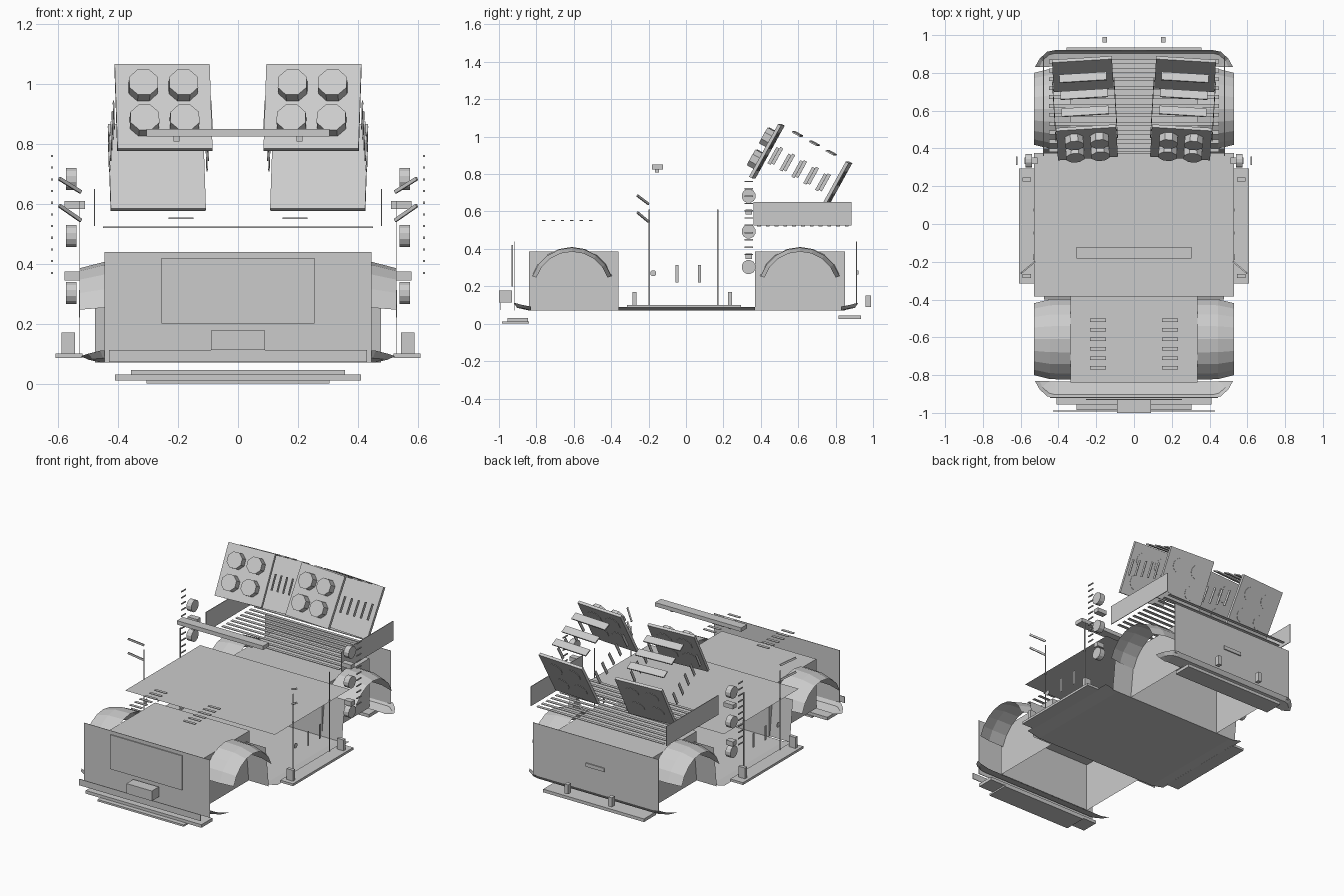
import bpy, bmesh, math
from mathutils import Matrix, Vector

if "Cube" in bpy.data.objects:
    bpy.data.objects.remove(bpy.data.objects["Cube"])

I = Matrix.Identity(4)


def mesh(name, verts, faces, mat=I):
    me = bpy.data.meshes.new(name)
    me.from_pydata([mat @ Vector(v) for v in verts], [], faces)
    bm = bmesh.new()
    bm.from_mesh(me)
    bmesh.ops.recalc_face_normals(bm, faces=bm.faces)
    bm.to_mesh(me)
    bm.free()
    ob = bpy.data.objects.new(name, me)
    bpy.context.collection.objects.link(ob)
    return ob


def box(name, xs, ys, zs, mat=I, skip=()):
    v = [(x, y, z) for x in xs for y in ys for z in zs]
    f = {'left': (0, 1, 3, 2), 'right': (4, 6, 7, 5), 'front': (0, 4, 5, 1),
         'back': (2, 3, 7, 6), 'bottom': (0, 2, 6, 4), 'top': (1, 5, 7, 3)}
    return mesh(name, v, [q for k, q in f.items() if k not in skip], mat)


def cbox(name, c, s, mat=I):
    return box(name, *[(c[i] - s[i] / 2, c[i] + s[i] / 2) for i in range(3)], mat)


def disc(name, c, r, depth, axis, n=8, mat=I):
    bm = bmesh.new()
    rot = Matrix.Rotation(math.pi / 2, 4, 'Y' if axis == 'x' else 'X')
    bmesh.ops.create_cone(bm, cap_ends=True, segments=n, radius1=r, radius2=r, depth=depth,
                          matrix=mat @ Matrix.Translation(c) @ rot @ Matrix.Rotation(math.pi / n, 4, 'Z'))
    me = bpy.data.meshes.new(name)
    bm.to_mesh(me)
    bm.free()
    bpy.context.collection.objects.link(bpy.data.objects.new(name, me))


def loft(name, *rows):
    n = len(rows[0])
    return mesh(name, sum(rows, []), [(k * n + i, k * n + i + 1, k * n + n + i + 1, k * n + n + i)
                                      for k in range(len(rows) - 1) for i in range(n - 1)])


# Hood and rear body, open underneath
box("hood_body", (-.335, .335), (-.84, -.36), (.07, .385), skip=('bottom',))
box("rear_body", (-.335, .335), (.37, .85), (.07, .385), skip=('bottom',))

# Cabin deck, floor and end panels
mesh("cabin_deck", [(-.53, -.385, .42), (.53, -.385, .42), (.53, .375, .42), (-.53, .375, .42)], [(0, 1, 2, 3)])
loft("floor_underside", *[[(x, -.36, z), (x, .37, z)]
                          for x, z in ((-.53, .088), (-.44, .07), (.44, .07), (.53, .088))])
box("nose_panel", (-.445, .445), (-.92, -.917), (.07, .44))
box("grille_panel", (-.255, .255), (-.932, -.926), (.2, .42))
box("tailgate", (-.445, .445), (.91, .913), (.1, .44))
box("tailgate_handle", (-.065, .065), (.915, .922), (.262, .285))

# Curved dished bumpers at both ends
rows = [[(.525, .83, .092), (.50, .875, .1), (.46, .912, .11), (.42, .92, .11)],
        [(.50, .83, .08), (.485, .865, .082), (.45, .895, .085), (.42, .903, .085)],
        [(.455, .83, .07), (.45, .832, .07), (.44, .834, .07), (.42, .835, .07)]]
for side, name in ((-1, "front_bumper"), (1, "rear_bumper")):
    loft(name, *[[(x, side * y, z) for x, y, z in p] + [(-x, side * y, z) for x, y, z in reversed(p)]
                 for p in rows])

# Wheel arches: faceted strips drooping outwards
for cy in (-.61, .61):
    for s in (-1, 1):
        ends = []
        for x, r in ((.335, .225), (.445, .222), (.53, .20)):
            ends.append([(s * x, cy + r * math.cos(t), .185 + r * math.sin(t))
                         for t in [math.radians(18 + 18 * i) for i in range(9)]])
        loft("wheel_arch", *ends)
        # Wheel well end wall towards the cabin
        k = 1 if cy > 0 else -1
        loft("wheel_well_wall", [(s * .335, k * .37, .07), (s * .335, k * .40, .33)],
             [(s * .477, k * .37, .07), (s * .477, k * .40, .33)])

# Front winch, valance and skid steps
box("winch", (-.09, .09), (-1, -.93), (.113, .177))
box("front_valance", (-.43, .43), (-.992, -.988), (.072, .112))
box("front_skid", (-.41, .41), (-.955, -.845), (.01, .03))
box("front_skid_lip", (-.305, .305), (-.985, -.84), (0, .012))
box("rear_step", (-.357, .357), (.815, .935), (.025, .045))

# Light bar
box("light_bar", (-.305, .305), (-.182, -.122), (.825, .85))

# Bed slats
for i in range(11):
    cbox("bed_slat", (0, .39 + i * .047, .522), (.9, .02, .004))

for s in (-1, 1):
    cbox("light_bar_foot", (s * .205, -.155, .817), (.02, .02, .018))
    cbox("tow_hook", (s * .155, .975, .12), (.026, .03, .06))
    # Hood vents
    for i in range(6):
        cbox("hood_vent", (s * .19, -.76 + i * .05, .552), (.084, .018, .004))
    # Side steps with brackets
    cbox("side_step", (s * .565, -.01, .093), (.09, .61, .015))
    for y in (-.275, .235):
        cbox("step_bracket", (s * .567, y, .135), (.046, .022, .07))
    # Door edges, hinges and handle
    for y in (-.197, .17):
        cbox("door_post", (s * .528, y, .355), (.002, .008, .51))
    for y in (-.047, .073):
        cbox("door_hinge", (s * .53, y, .267), (.002, .016, .092))
    disc("door_knob", (s * .53, -.175, .27), .017, .003, 'x')
    # Parallel mirror struts
    for z0, z1 in ((.64, .685), (.545, .595)):
        a, b = Vector((s * .525, -.2, z0)), Vector((s * .597, -.26, z1))
        d = b - a
        m = Matrix.Translation((a + b) / 2) @ d.to_track_quat('X', 'Z').to_matrix().to_4x4()
        cbox("mirror_strut", (0, 0, 0), (d.length, .008, .012), m)
    # Side lamps, brackets and ladder rungs
    for z in (.683, .493, .303):
        disc("side_lamp", (s * .557, .335, z), .038, .035, 'x', 12)
    cbox("lamp_bracket", (s * .545, .335, .597), (.068, .036, .027))
    cbox("lamp_bracket", (s * .555, .335, .36), (.05, .036, .03))
    for i in range(11):
        cbox("ladder_rung", (s * .621, .336, .37 + i * .039), (.006, .045, .007))
    # Bed side walls
    cbox("bed_side", (s * .479, .623, .588), (.004, .525, .125))

    # Tilted launcher pod: end plates, caps, louvres and top bars
    pod = (Matrix.Translation((s * .26, .613, .822)) @ Matrix.Rotation(math.radians(-3.5 * s), 4, 'Z')
           @ Matrix.Rotation(math.radians(-29), 4, 'X'))
    cbox("pod_front_plate", (0, -.207, 0), (.318, .018, .322), pod)
    cbox("pod_rear_plate", (0, .207, 0), (.318, .018, .322), pod)
    for px in (-.067, .067):
        for pz in (-.067, .067):
            disc("pod_tube_cap", (px, -.228, pz), .052, .064, 'y', 8, pod)
            disc("pod_rear_cap", (px, .214, pz), .045, .008, 'y', 12, pod)
    for side in (-1, 1):
        for i in range(5):
            cbox("pod_louvre", (side * .163, -.155 + i * .073, 0), (.004, .018, .1), pod)
    for y in (-.108, -.004, .098):
        cbox("pod_top_bar", (0, y, .16), (.25, .048, .008), pod)
